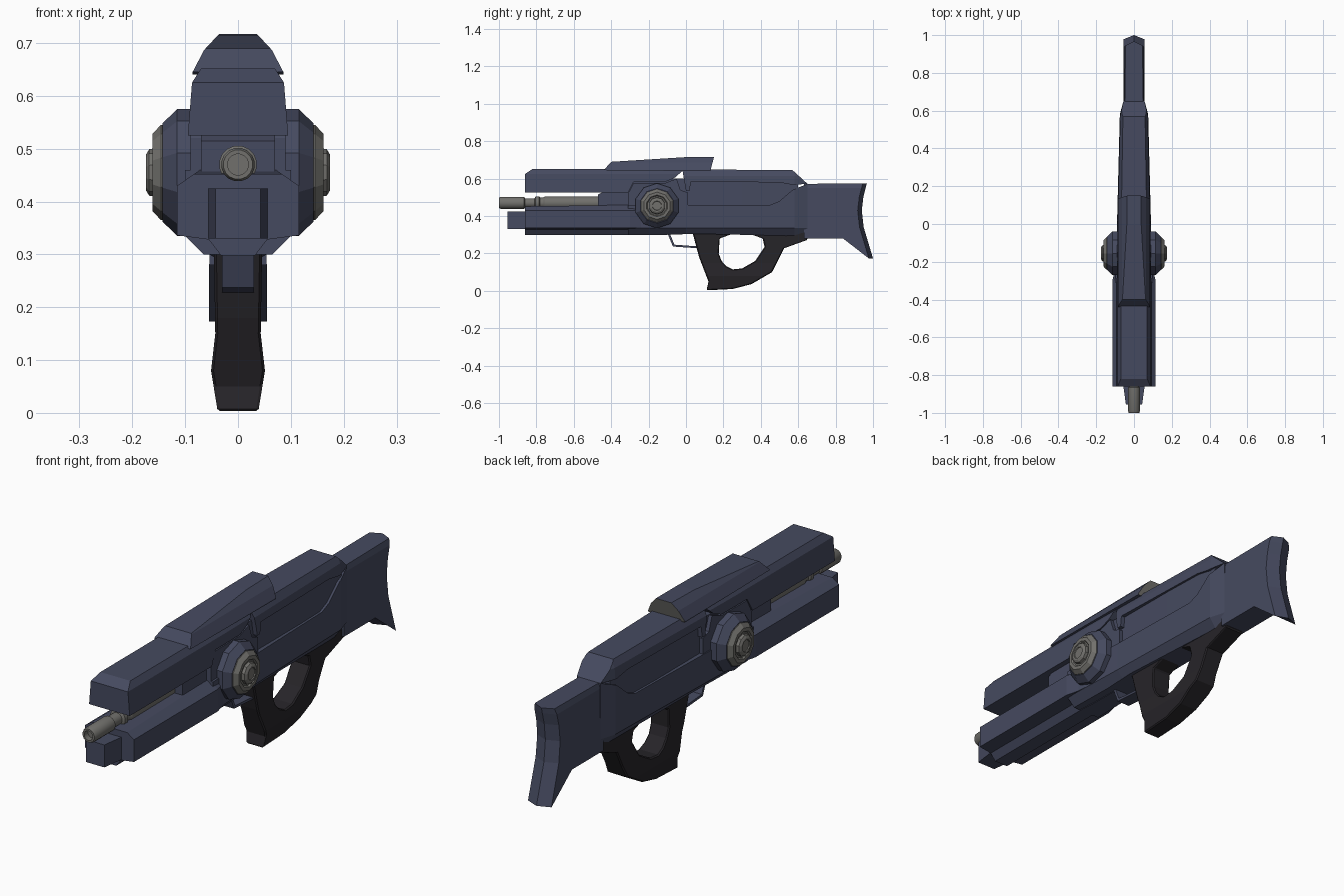
import bpy, bmesh, math
from mathutils import Vector

if "Cube" in bpy.data.objects:
    bpy.data.objects.remove(bpy.data.objects["Cube"])


def material(name, rgb):
    m = bpy.data.materials.new(name)
    m.use_nodes = True
    m.diffuse_color = (*rgb, 1)
    m.node_tree.nodes["Principled BSDF"].inputs["Base Color"].default_value = (*rgb, 1)
    return m


BLUE = material("slate blue", (0.060, 0.068, 0.115))
DARK = material("dark grip", (0.020, 0.018, 0.022))
GREY = material("warm grey metal", (0.165, 0.162, 0.150))


def interp(t, table):
    """Piecewise linear lookup in a {key: value} table."""
    keys = sorted(table)
    if t <= keys[0]:
        return table[keys[0]]
    for a, b in zip(keys, keys[1:]):
        if t <= b:
            return table[a] + (table[b] - table[a]) * (t - a) / (b - a)
    return table[keys[-1]]


def finish(name, bm, mat):
    bmesh.ops.recalc_face_normals(bm, faces=bm.faces[:])
    mesh = bpy.data.meshes.new(name)
    bm.to_mesh(mesh)
    bm.free()
    mesh.materials.append(mat)
    ob = bpy.data.objects.new(name, mesh)
    bpy.context.scene.collection.objects.link(ob)
    return ob


def slab(name, outline, along, up, mat=BLUE, hole=None, crown=None):
    """Side outline (y, z) made solid; half width = along(y) * up(z)."""
    bm = bmesh.new()
    n = len(outline)
    loops = []
    for pts in [outline] + ([hole] if hole else []):
        pair = [[bm.verts.new((x, y, z)) for y, z in pts] for x in (-1, 1)]
        loops.append(pair)
        for i in range(n):
            j = (i + 1) % n
            bm.faces.new((pair[0][i], pair[0][j], pair[1][j], pair[1][i]))
    for side in (0, 1):
        if hole:
            a, b = loops[0][side], loops[1][side]
            for i in range(n):
                j = (i + 1) % n
                bm.faces.new((a[i], a[j], b[j], b[i]))
        else:
            bm.faces.new(loops[0][side])
    # crease lines wherever the width changes, plus the centre line
    planes = [((0, 0, 0), (1, 0, 0))]
    planes += [((0, k, 0), (0, 1, 0)) for k in along]
    planes += [((0, 0, k), (0, 0, 1)) for k in up]
    for co, no in planes:
        bmesh.ops.bisect_plane(bm, geom=bm.verts[:] + bm.edges[:] + bm.faces[:],
                               dist=1e-5, plane_co=co, plane_no=no)
    for v in bm.verts:
        x, y, z = v.co
        if crown and y > crown and abs(x) > 0.5:
            v.co.y -= 0.022
        v.co.x = x * interp(y, along) * interp(z, up)
    return finish(name, bm, mat)


def lathe(name, rings, centre, axis, sides, mat):
    """Rings of (position, radius) turned about the x or y axis."""
    bm = bmesh.new()
    rows = []
    for p, r in rings:
        row = []
        for i in range(sides):
            a = 2 * math.pi * (i + 0.5) / sides
            u, w = r * math.cos(a), r * math.sin(a)
            offset = Vector((p, u, w)) if axis == "x" else Vector((u, p, w))
            row.append(bm.verts.new(Vector(centre) + offset))
        rows.append(row)
    for a, b in zip(rows, rows[1:]):
        for i in range(sides):
            j = (i + 1) % sides
            bm.faces.new((a[i], a[j], b[j], b[i]))
    bm.faces.new(rows[0])
    bm.faces.new(rows[-1])
    return finish(name, bm, mat)


# Front upper shell with stepped lower edge
slab("upper_shell",
     [(-.86, .525), (-.31, .525), (-.28, .583), (-.11, .583), (-.06, .605),
      (-.02, .64), (.13, .64), (.13, .652), (-.82, .652), (-.86, .625)],
     {-.86: 1, -.2: 1, .13: .93}, {.525: .095, .625: .087, .652: .07})

# Raised top cover, with its rear face in bare metal
cover = slab("top_cover",
             [(-.44, .645), (-.40, .69), (0, .715), (.15, .717), (.13, .64)],
             {0: 1}, {.645: .086, .687: .064, .717: .036})
cover.data.materials.append(GREY)
for face in cover.data.polygons:
    if face.normal.y > 0.8:
        face.material_index = 1

# Rear upper shell sloping down to the stock
slab("rear_shell",
     [(-.02, .65), (.0, .535), (.02, .535), (.025, .583), (.5, .58), (.57, .567),
      (.65, .572), (.57, .645)],
     {0: .09, .58: .075, .65: .056}, {.57: 1, .615: .96, .648: .76})

# Recessed band between the shells
slab("inner_core", [(-.47, .43), (-.47, .515), (-.3, .6), (.6, .6), (.6, .43)],
     {-.47: .07, .3: .072, .6: .064}, {.5: 1})
slab("receiver_block",
     [(-.31, .45), (-.31, .52), (-.28, .577), (-.11, .577), (-.05, .60),
      (-.03, .54), (.01, .525), (.01, .45)],
     {-.31: .09, 0: .086}, {.5: 1})

# Lower body tapering to the rear
slab("lower_body",
     [(-.31, .46), (.45, .46), (.5, .48), (.57, .54), (.65, .572), (.65, .28),
      (.53, .295), (.05, .305), (-.1, .30), (-.31, .30)],
     {-.31: .1, 0: .09, .58: .075, .65: .055}, {.29: .55, .335: 1})

# Shoulder stock with a crowned butt
slab("stock",
     [(.63, .572), (.967, .575), (.948, .5), (.94, .43), (.95, .34), (1.0, .173),
      (.84, .28), (.63, .28)],
     {.63: 1}, {.17: .055, .55: .053, .575: .046}, crown=.93)

# Fore-end with a keel, and the nose block under the muzzle
slab("fore_end", [(-.86, .298), (-.86, .452), (-.1, .462), (-.1, .298)],
     {-.86: .115, -.3: .115, -.24: .1, -.1: .09},
     {.298: .28, .328: .48, .336: 1, .43: 1, .462: .6})
slab("nose_block", [(-.955, .33), (-.955, .425), (-.84, .425), (-.84, .33)],
     {-.955: .043, -.86: .056}, {.4: 1})

# Pistol grip forming a closed loop
grip = slab("grip",
            [(.03, .33), (.07, .18), (.12, .05), (.11, .003), (.25, .01), (.35, .036),
             (.46, .10), (.525, .228), (.65, .273), (.64, .33), (.3, .33)],
            {0: 1}, {0: .038, .08: .051, .15: .043, .33: .046}, DARK,
            hole=[(.18, .28), (.175, .2), (.19, .16), (.215, .132), (.25, .115),
                  (.30, .12), (.37, .16), (.42, .235), (.41, .28), (.34, .305),
                  (.24, .302)])
bevel = grip.modifiers.new("soft_edges", "BEVEL")
bevel.width = 0.013
bevel.segments = 1
bevel.limit_method = "ANGLE"
bevel.angle_limit = math.radians(65)

# Trigger guard
slab("trigger_guard",
     [(-.1, .31), (-.07, .237), (.06, .228), (.06, .238), (-.062, .247), (-.088, .31)],
     {0: .03}, {.3: 1})

# Barrel with hollow muzzle and collar
barrel = lathe("barrel",
               [(-.975, .02), (-1, .02), (-1, .028), (-.992, .032), (-.865, .032),
                (-.86, .025), (-.81, .025), (-.805, .036), (-.785, .036),
                (-.78, .029), (-.765, .029), (-.755, .035), (-.45, .035)],
               (0, 0, .47), "y", 16, GREY)
bpy.context.view_layer.objects.active = barrel
barrel.select_set(True)
bpy.ops.object.shade_smooth_by_angle()
barrel.select_set(False)

# Side drums with metal hubs
for side, s in (("left", 1), ("right", -1)):
    for part, rings, mat in (
            ("drum", [(.05, .12), (.115, .12), (.143, .093)], BLUE),
            ("drum_hub", [(.13, .09), (.146, .09), (.162, .073), (.162, .058),
                          (.156, .053), (.156, .046), (.168, .044), (.174, .034),
                          (.174, .026), (.17, .024)], GREY)):
        lathe(f"{side}_{part}", [(s * p, r) for p, r in rings],
              (0, -.155, .455), "x", 10, mat)
